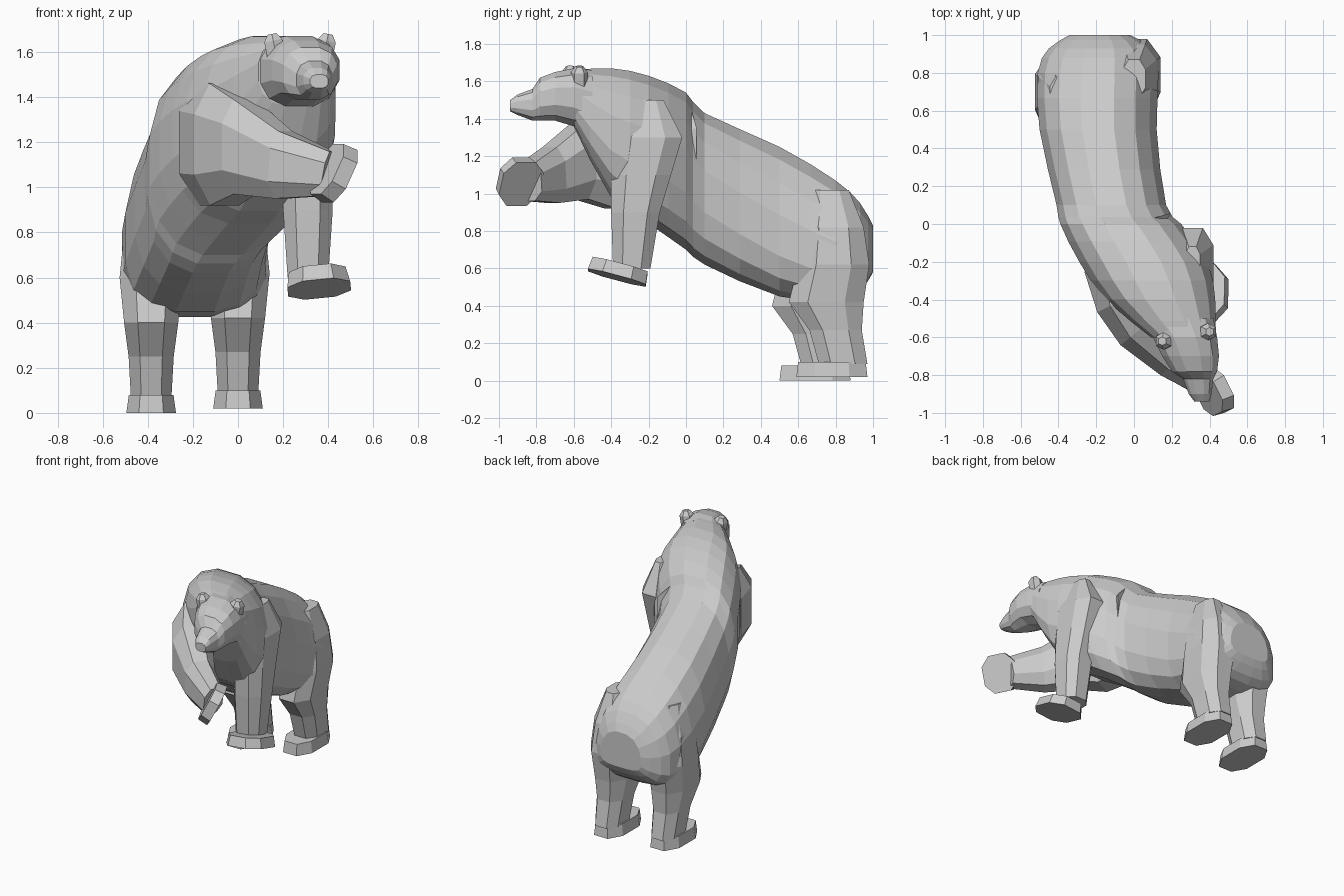
import bpy, bmesh, math
from mathutils import Vector

old = bpy.data.objects.get("Cube")
if old:
    bpy.data.objects.remove(old)

GREY = (.6, .6, .6, 1)
fur = bpy.data.materials.new("grey fur")
fur.use_nodes = True
fur.diffuse_color = GREY
fur.node_tree.nodes["Principled BSDF"].inputs["Base Color"].default_value = GREY

FORWARD = Vector((0, -1, 0))
UP = Vector((0, 0, 1))


def ring(center, normal, width, height, sides=8, sag=0):
    """Slightly squared oval slice facing along the normal; sag lowers its widest point."""
    normal = Vector(normal).normalized()
    reference = -FORWARD if abs(normal.z) > .7 else UP
    across = normal.cross(reference).normalized()
    along = across.cross(normal)
    reach = math.cos(math.pi / sides) ** .8
    points = []
    for i in range(sides):
        angle = math.tau * (i + .5) / sides
        c, s = math.cos(angle), math.sin(angle)
        c = math.copysign(abs(c) ** .8, c) / reach
        s = math.copysign(abs(s) ** .8, s) / reach
        s -= sag * (1 - s * s)
        points.append(Vector(center) + across * c * width + along * s * height)
    return points


def skin(name, rings):
    """Join rings of points into a closed flat-shaded skin."""
    bm = bmesh.new()
    loops = [[bm.verts.new(point) for point in points] for points in rings]
    for near, far in zip(loops, loops[1:]):
        for i in range(len(near)):
            bm.faces.new((near[i - 1], near[i], far[i], far[i - 1]))
    bm.faces.new(loops[0])
    bm.faces.new(loops[-1])
    bmesh.ops.recalc_face_normals(bm, faces=bm.faces)
    mesh = bpy.data.meshes.new(name)
    bm.to_mesh(mesh)
    bm.free()
    mesh.materials.append(fur)
    obj = bpy.data.objects.new(name, mesh)
    bpy.context.collection.objects.link(obj)


def blend(stations):
    """Add a smoothly curved station halfway between each pair."""
    result = [stations[0]]
    last = len(stations) - 1
    for i in range(last):
        before, a = stations[max(i - 1, 0)], stations[i]
        b, after = stations[i + 1], stations[min(i + 2, last)]
        middle = [(q + r) / 2 + (q + r - p - s) / 16
                  for p, q, r, s in zip(before, a, b, after)]
        result += [middle, b]
    return result


def trunk(name, stations, sides):
    """Upright slices given by y, middle x, half width, top and underside."""
    skin(name, [ring((x, y, (top + under) / 2), FORWARD, half, (top - under) / 2,
                     sides, sag=max(y, 0) * .4)
                for y, x, half, top, under in stations])


def leg(name, x, shift, stations):
    """Level slices given by z, y, half width and half depth."""
    skin(name, [ring((x, y + shift.y, z + shift.z), UP, half, depth)
                for z, y, half, depth in stations])


def paw(name, center, sole, width, length, thickness):
    """Flared slab whose sole faces the given direction."""
    center, sole = Vector(center), Vector(sole).normalized()
    skin(name, [ring(center - sole * thickness, sole, width * .9, length * .95),
                ring(center, sole, width, length)])


# Torso, from rump to neck, bending toward the left
trunk("torso", blend([
    (1, -.18, .16, .83, .58),
    (.93, -.18, .27, .95, .48),
    (.8, -.19, .32, 1.07, .43),
    (.5, -.19, .31, 1.25, .45),
    (.1, -.12, .29, 1.43, .62),
    (0, -.07, .32, 1.54, .7),
    (-.2, .05, .34, 1.63, .84),
    (-.4, .14, .29, 1.67, .98),
    (-.6, .26, .17, 1.66, 1.36)]), sides=16)

# Head with a broad brow and a short muzzle
trunk("head", [
    (-.5, .22, .2, 1.66, 1.3),
    (-.6, .27, .17, 1.67, 1.36),
    (-.7, .3, .15, 1.65, 1.39),
    (-.78, .32, .12, 1.62, 1.39),
    (-.82, .34, .08, 1.56, 1.39),
    (-.9, .35, .06, 1.53, 1.42),
    (-.94, .36, .04, 1.5, 1.44)], sides=12)

# Ears, small blunt buds leaning outward
for name, x, y, lean in (("right_ear", .17, -.62, -.2), ("left_ear", .38, -.57, .2)):
    root, direction = Vector((x, y, 1.58)), Vector((lean, 0, 1))
    skin(name, [ring(root + direction * rise, direction, size, size, sides=6)
                for rise, size in ((0, .04), (.07, .04), (.1, .02))])

# Hind legs share one shape; the right one stands a little forward
thigh_to_ankle = [(1, .77, .06, .1), (.8, .79, .12, .16), (.6, .79, .14, .19), (.4, .75, .12, .2),
                  (.25, .8, .1, .14), (.07, .84, .09, .13)]
for side, x, shift in (("left", 0, Vector((0, 0, .02))),
                       ("right", -.385, Vector((0, -.09, 0)))):
    leg(side + "_hind_leg", x, shift, thigh_to_ankle)
    paw(side + "_hind_paw", shift + Vector((x, .78, 0)), -UP, .11, .19, .08)

# Left foreleg, hanging with its toes lifted
leg("left_foreleg", .31, Vector(), [
    (1.5, -.2, .04, .08), (1.3, -.2, .11, .18), (1.1, -.24, .11, .16),
    (.9, -.27, .11, .13), (.6, -.29, .09, .1)])
paw("left_fore_paw", (.36, -.37, .55), (.1, -.27, -1), .14, .16, .07)

# Right foreleg, swung across the chest with its sole turned outward
skin("right_foreleg", [
    ring((0, 0, 1.25), (.3, -1, 0), .2, .2),
    ring((-.08, -.2, 1.2), (.3, -1, 0), .19, .28),
    ring((-.06, -.4, 1.19), (.5, -1, 0), .15, .27),
    ring((.03, -.56, 1.18), (.8, -1, 0), .13, .21),
    ring((.2, -.72, 1.1), (1, -.8, -.1), .1, .15),
    ring((.4, -.85, 1.06), (1, -.3, -.2), .08, .1)])
paw("right_fore_paw", (.45, -.88, 1.05), (.8, .4, -.45), .12, .13, .07)
